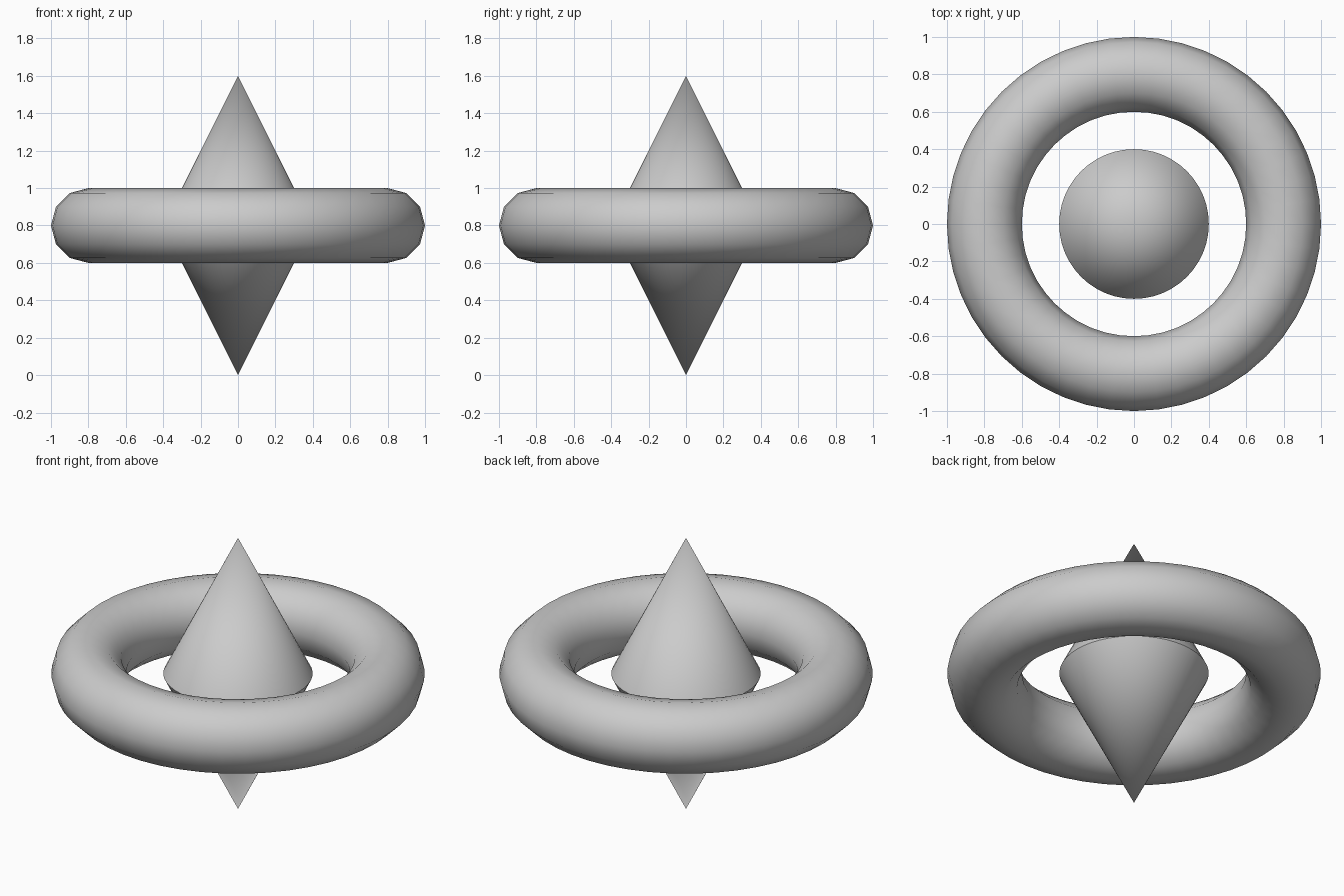
import bpy
from math import pi, radians

if "Cube" in bpy.data.objects:
    bpy.data.objects.remove(bpy.data.objects["Cube"])

MID = 0.8  # height of the ring's centre plane


def finish(name):
    ob = bpy.context.object
    ob.name = name
    bpy.ops.object.shade_smooth_by_angle(angle=radians(40))
    return ob


# Horizontal ring
bpy.ops.mesh.primitive_torus_add(major_radius=0.8, minor_radius=0.2,
                                 major_segments=48, minor_segments=12,
                                 location=(0, 0, MID))
finish("ring")

# Two cones set base to base through the middle of the ring
for name, side, tilt in (("upper_cone", 1, 0), ("lower_cone", -1, pi)):
    bpy.ops.mesh.primitive_cone_add(vertices=48, radius1=0.4, radius2=0, depth=0.8,
                                    end_fill_type='NOTHING',
                                    location=(0, 0, MID + side * 0.4),
                                    rotation=(tilt, 0, 0))
    finish(name)
